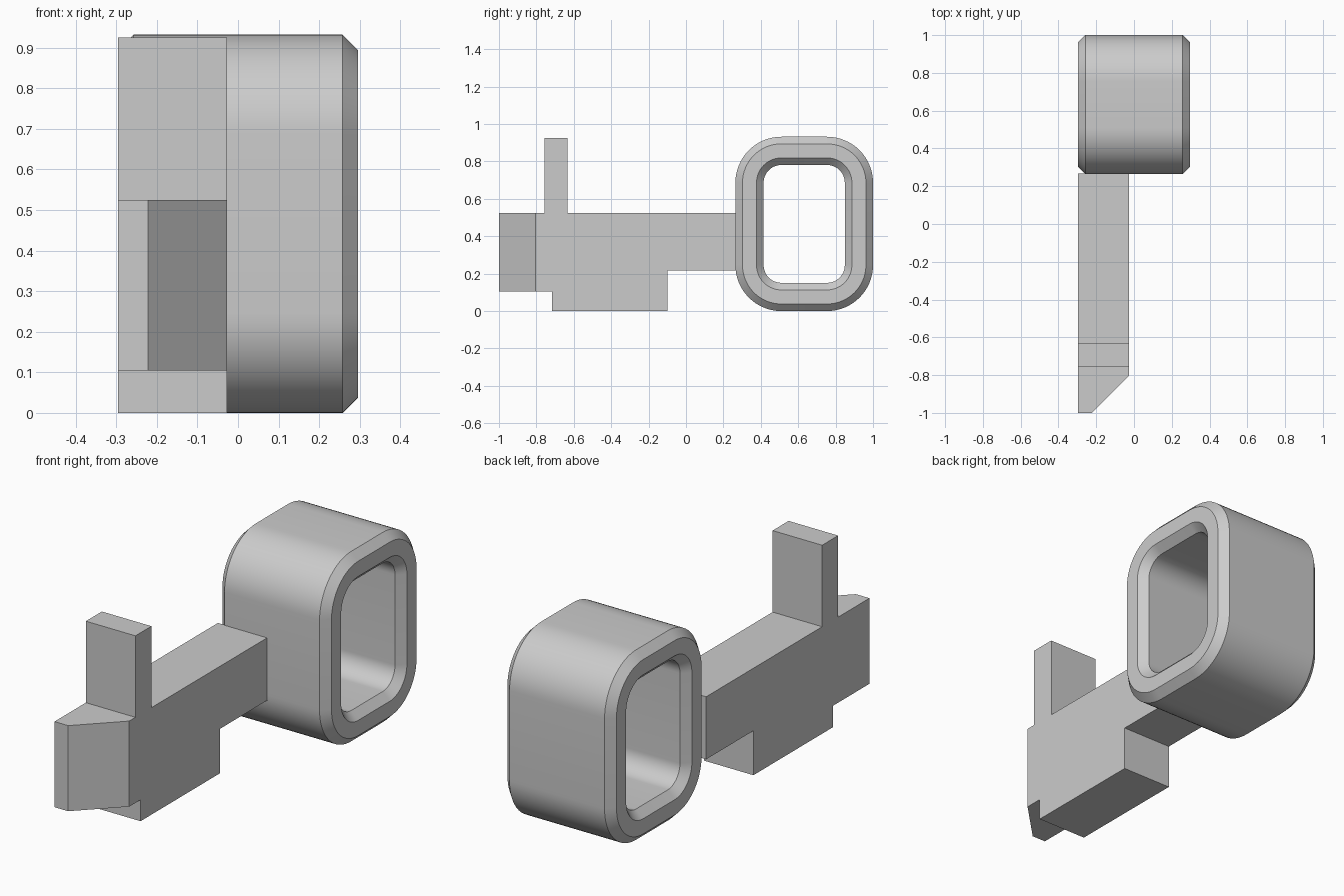
import bpy, bmesh, math
from mathutils import Vector

cube = bpy.data.objects.get("Cube")
if cube:
    bpy.data.objects.remove(cube, do_unlink=True)

# One plain grey for everything
grey = bpy.data.materials.new("light_grey")
grey.use_nodes = True
colour = (0.6, 0.6, 0.6, 1)
grey.diffuse_color = colour
grey.node_tree.nodes["Principled BSDF"].inputs["Base Color"].default_value = colour


def finish(name, bm):
    bmesh.ops.recalc_face_normals(bm, faces=bm.faces[:])
    mesh = bpy.data.meshes.new(name)
    bm.to_mesh(mesh)
    bm.free()
    mesh.materials.append(grey)
    obj = bpy.data.objects.new(name, mesh)
    bpy.context.collection.objects.link(obj)
    return obj


# Key shaft: side profile (y, z) extruded across x, with one nose corner sliced off
LEFT, RIGHT = -0.296, -0.027
profile = [(-1, 0.105), (-0.717, 0.105), (-0.717, 0), (-0.1, 0), (-0.1, 0.218),
           (0.267, 0.218), (0.267, 0.525), (-0.633, 0.525), (-0.633, 0.925),
           (-0.757, 0.925), (-0.757, 0.525), (-1, 0.525)]
bm = bmesh.new()
side = bm.faces.new([bm.verts.new((LEFT, y, z)) for y, z in profile])
grown = bmesh.ops.extrude_face_region(bm, geom=[side], use_keep_orig=True)
moved = [v for v in grown["geom"] if isinstance(v, bmesh.types.BMVert)]
bmesh.ops.translate(bm, verts=moved, vec=(RIGHT - LEFT, 0, 0))
bmesh.ops.recalc_face_normals(bm, faces=bm.faces[:])
cut = bmesh.ops.bisect_plane(bm, geom=bm.verts[:] + bm.edges[:] + bm.faces[:],
                             plane_co=Vector((RIGHT, -0.805, 0)),
                             plane_no=Vector((1, -1, 0)), clear_outer=True)
rim = [e for e in cut["geom_cut"] if isinstance(e, bmesh.types.BMEdge)]
bmesh.ops.holes_fill(bm, edges=rim, sides=0)
finish("toothed_shaft", bm)

# Ring handle: chamfered section (x, corner radius) swept round a rounded rectangle
CENTRE_Y, CENTRE_Z, HALF_Y, HALF_Z, STEPS = 0.632, 0.466, 0.122, 0.22, 16
half_section = [(0.258, 0.246), (0.296, 0.208), (0.296, 0.133), (0.258, 0.095)]
section = half_section + [(-x, r) for x, r in reversed(half_section)]


def rounded_loop(bm, x, radius):
    verts = []
    for corner, (sy, sz) in enumerate([(1, 1), (-1, 1), (-1, -1), (1, -1)]):
        for i in range(STEPS + 1):
            a = math.pi / 2 * (corner + i / STEPS)
            verts.append(bm.verts.new((x, CENTRE_Y + sy * HALF_Y + radius * math.cos(a),
                                       CENTRE_Z + sz * HALF_Z + radius * math.sin(a))))
    return verts


bm = bmesh.new()
loops = [rounded_loop(bm, x, r) for x, r in section]
for k, loop in enumerate(loops):
    following = loops[(k + 1) % len(loops)]
    for i in range(len(loop)):
        j = (i + 1) % len(loop)
        bm.faces.new((loop[i], loop[j], following[j], following[i]))
ring = finish("ring_handle", bm)
bpy.ops.object.select_all(action='DESELECT')
ring.select_set(True)
bpy.context.view_layer.objects.active = ring
bpy.ops.object.shade_smooth_by_angle(angle=math.radians(30))
